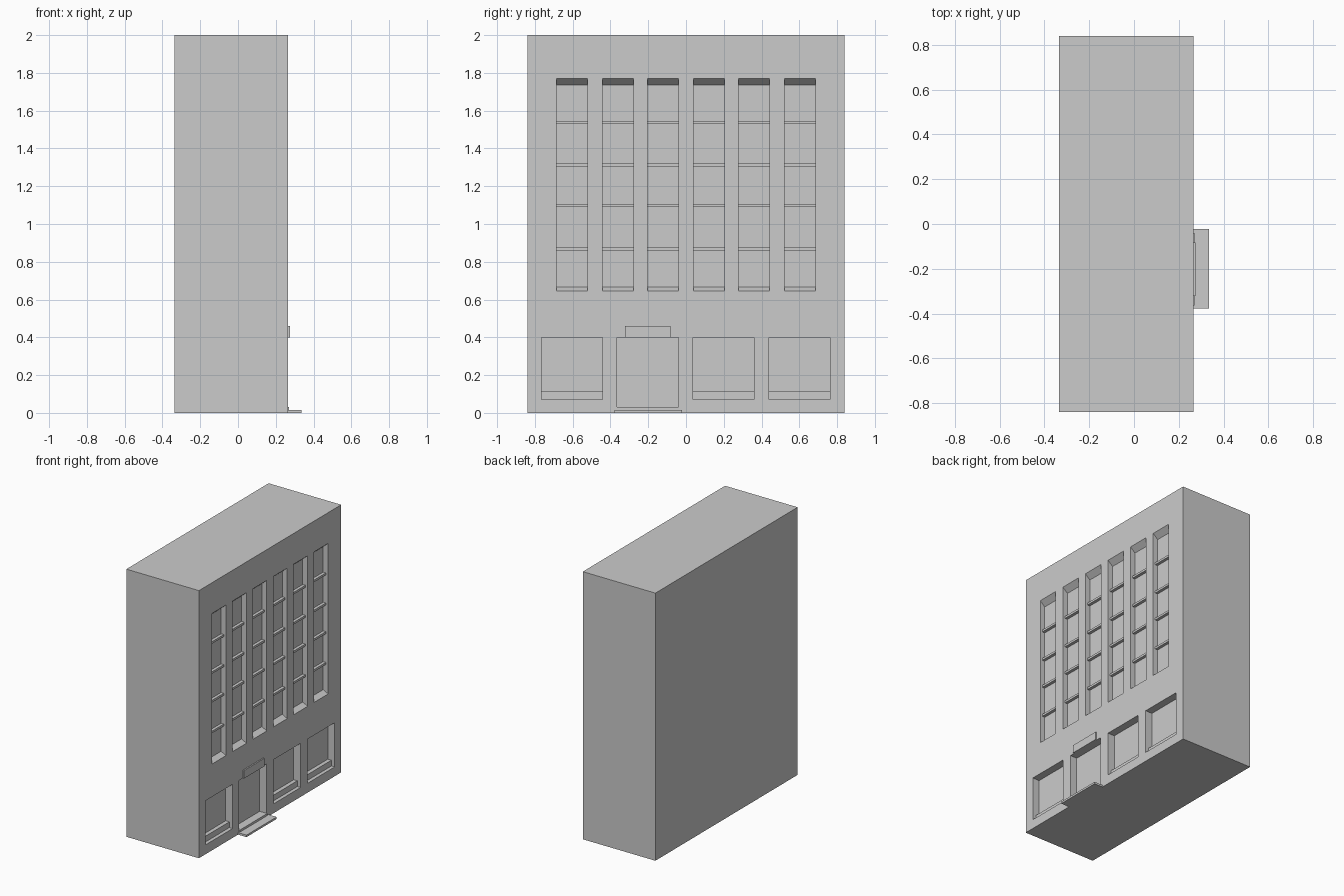
import bpy, bmesh

if "Cube" in bpy.data.objects:
    bpy.data.objects.remove(bpy.data.objects["Cube"])

FACE = 0.265          # x of the street facade
UPPER_BACK = 0.225    # x of upper glazing
LOWER_BACK = 0.208    # x of ground floor glazing


def extrude_profile(bm, profile, y0, y1):
    """Closed prism from an x-z profile, running along y."""
    a = [bm.verts.new((x, y0, z)) for x, z in profile]
    b = [bm.verts.new((x, y1, z)) for x, z in profile]
    bm.faces.new(a)
    bm.faces.new(b[::-1])
    for i in range(len(a)):
        j = (i + 1) % len(a)
        bm.faces.new((a[j], a[i], b[i], b[j]))


def rect(x0, x1, z0, z1):
    return [(x0, z0), (x1, z0), (x1, z1), (x0, z1)]


def make(name, parts):
    """One object from a list of (profile, y0, y1)."""
    bm = bmesh.new()
    for profile, y0, y1 in parts:
        extrude_profile(bm, profile, y0, y1)
    bmesh.ops.recalc_face_normals(bm, faces=bm.faces[:])
    mesh = bpy.data.meshes.new(name)
    bm.to_mesh(mesh)
    bm.free()
    ob = bpy.data.objects.new(name, mesh)
    bpy.context.collection.objects.link(ob)
    return ob


columns = [(c - 0.082, c + 0.082) for c in (-0.603, -0.361, -0.121, 0.121, 0.361, 0.603)]
shop_bays = [(-0.765, -0.442), (0.038, 0.361), (0.44, 0.763)]
door = (-0.364, -0.041)

# Building block
body = make("building_body", [(rect(-0.335, FACE, 0, 2), -0.84, 0.84)])

# Recesses: tall window strips with sloped head and sill, shop windows, doorway
out = FACE + 0.04
k = (out - FACE) / (FACE - UPPER_BACK)
strip = [(UPPER_BACK, 0.667), (out, 0.645 - 0.022 * k),
         (out, 1.77 + 0.035 * k), (UPPER_BACK, 1.735)]
cuts = [(strip, *c) for c in columns]
cuts += [(rect(LOWER_BACK, out, 0.07, 0.40), *b) for b in shop_bays]
cuts.append((rect(LOWER_BACK, out, 0.03, 0.40), *door))
cutter = make("recess_cutter", cuts)
cutter.hide_render = True
mod = body.modifiers.new("recesses", 'BOOLEAN')
mod.operation = 'DIFFERENCE'
mod.solver = 'EXACT'
mod.object = cutter
bpy.context.view_layer.objects.active = body
bpy.ops.object.modifier_apply(modifier=mod.name)
bpy.data.objects.remove(cutter, do_unlink=True)

# Horizontal bars dividing the window strips into storeys
make("window_bars", [(rect(UPPER_BACK - 0.005, UPPER_BACK + 0.022, z - 0.008, z + 0.008), *c)
                     for c in columns for z in (0.868, 1.098, 1.312, 1.537)])

# Low ledges inside the shop windows
make("shop_window_ledges", [(rect(LOWER_BACK - 0.005, LOWER_BACK + 0.03, 0.065, 0.113), *b)
                            for b in shop_bays])

# Entrance step, threshold and plain plaque over the door
make("entrance_step", [(rect(FACE - 0.005, 0.335, 0, 0.015), -0.378, -0.022)])
make("door_threshold", [(rect(FACE - 0.01, FACE + 0.006, 0.012, 0.031), *door)])
make("door_plaque", [(rect(FACE - 0.005, 0.275, 0.40, 0.46), -0.322, -0.082)])
